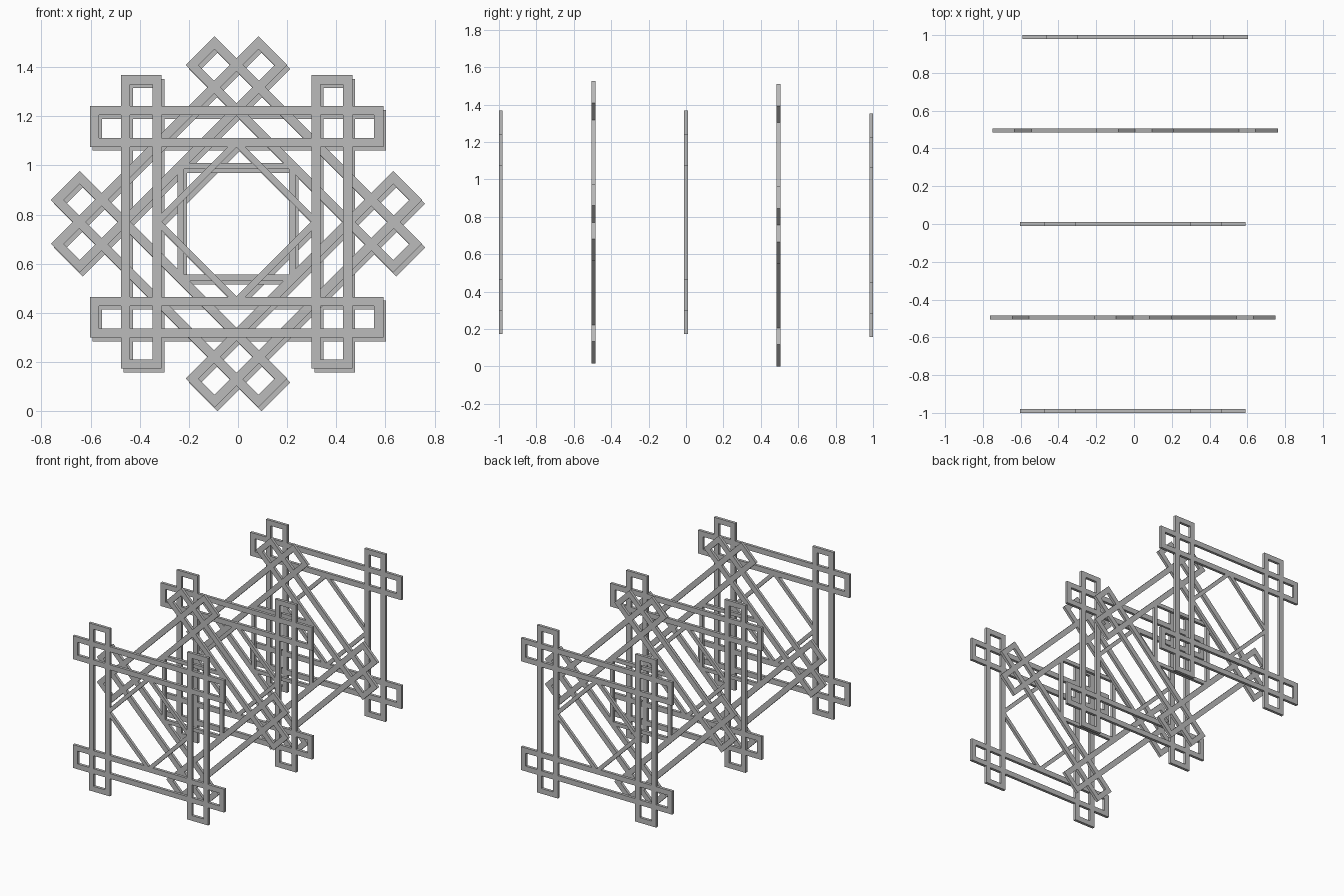
import bpy, math
from mathutils import Matrix

if "Cube" in bpy.data.objects:
    bpy.data.objects.remove(bpy.data.objects["Cube"])

DEPTH = 0.02    # panel thickness
HALF = 0.597    # half length of a long loop
OFF = 0.388     # loop centre line from panel centre
WIDE = 0.083    # half width of a loop
BAR = 0.037     # bar width

grey = bpy.data.materials.new("grey")
grey.diffuse_color = (0.5, 0.5, 0.5, 1)
grey.use_nodes = True
grey.node_tree.nodes["Principled BSDF"].inputs["Base Color"].default_value = grey.diffuse_color


def frame(name, cx, cz, hx, hz, bar, angle=0):
    """Flat rectangular ring in the xz plane, extruded along y."""
    verts = []
    for y in (-DEPTH / 2, DEPTH / 2):
        for inset in (0, bar):
            for sx, sz in ((-1, -1), (1, -1), (1, 1), (-1, 1)):
                verts.append((cx + sx * (hx - inset), y, cz + sz * (hz - inset)))
    faces = []
    for i in range(4):
        j = (i + 1) % 4
        faces += [(i, j, j + 4, i + 4), (i + 8, i + 12, j + 12, j + 8),
                  (i, i + 8, j + 8, j), (i + 4, j + 4, j + 12, i + 12)]
    mesh = bpy.data.meshes.new(name)
    mesh.from_pydata(verts, [], faces)
    mesh.transform(Matrix.Rotation(angle, 4, 'Y'))
    mesh.materials.append(grey)
    obj = bpy.data.objects.new(name, mesh)
    bpy.context.collection.objects.link(obj)
    return obj


# Two upright loops, two level loops and a thin inner diamond
panel = frame("lattice_panel", -OFF, 0, WIDE, HALF, BAR)
pieces = [frame("upright_loop", OFF, 0, WIDE, HALF, BAR),
          frame("lower_loop", 0, -OFF, HALF, WIDE, BAR),
          frame("upper_loop", 0, OFF, HALF, WIDE, BAR),
          frame("inner_diamond", 0, 0, 0.2405, 0.2405, 0.026, math.radians(45))]

# Merge the pieces into one clean panel
bpy.context.view_layer.objects.active = panel
for piece in pieces:
    mod = panel.modifiers.new("merge", 'BOOLEAN')
    mod.operation = 'UNION'
    mod.solver = 'EXACT'
    mod.object = piece
    bpy.ops.object.modifier_apply(modifier=mod.name)
    bpy.data.objects.remove(piece)

# Five panels in a row, every second one turned by 45 degrees
layout = [("front_panel", -0.006, -0.99, 0.770, 0),
          ("front_turned_panel", -0.006, -0.495, 0.770, 45),
          ("middle_panel", -0.006, 0.0, 0.770, 0),
          ("back_turned_panel", 0.006, 0.495, 0.755, 45),
          ("back_panel", 0.006, 0.99, 0.755, 0)]
for name, x, y, z, turn in layout:
    obj = bpy.data.objects.new(name, panel.data)
    obj.location = (x, y, z)
    obj.rotation_euler.y = math.radians(turn)
    bpy.context.collection.objects.link(obj)
bpy.data.objects.remove(panel)
